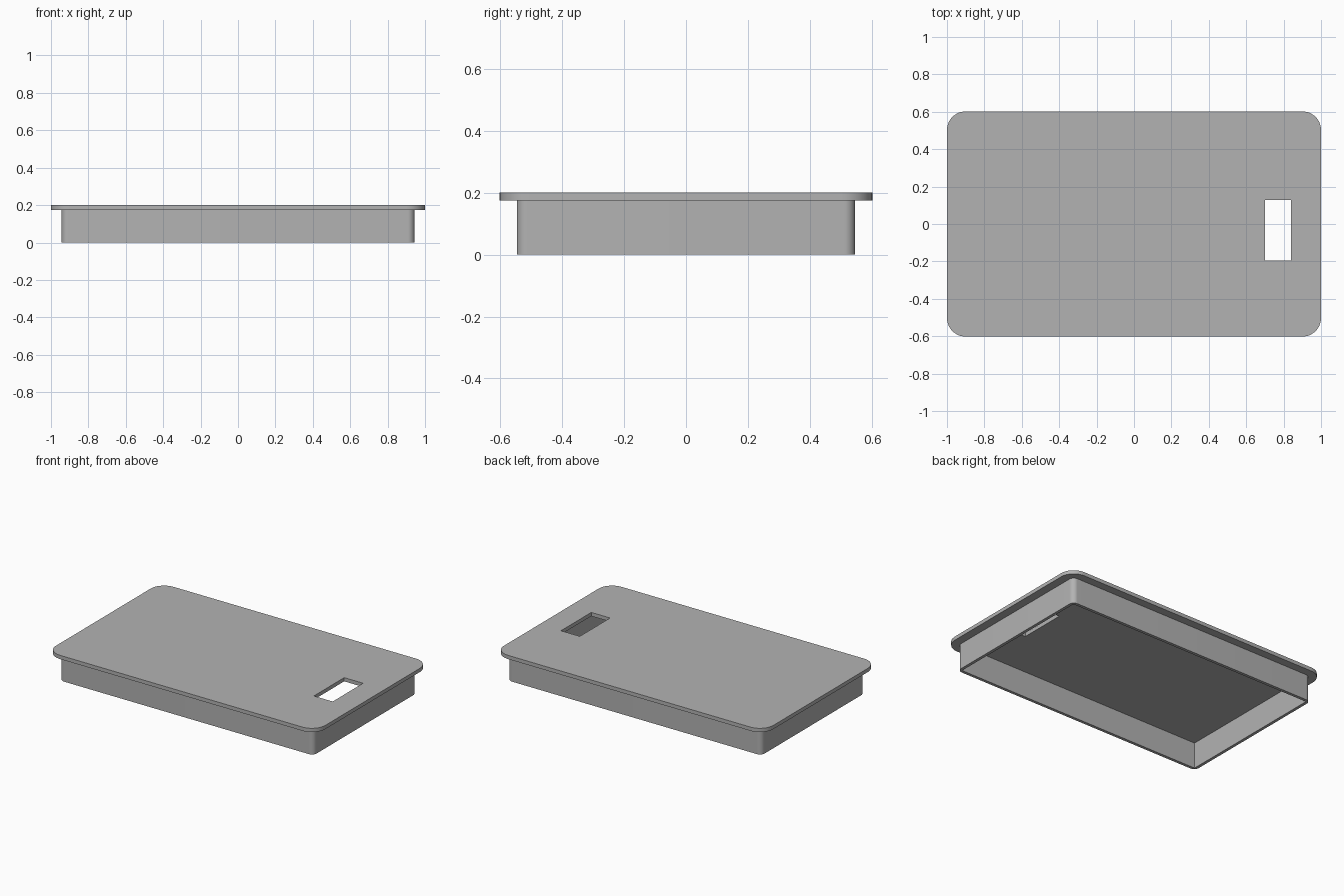
import bpy, bmesh, math

cube = bpy.data.objects.get("Cube")
if cube:
    bpy.data.objects.remove(cube, do_unlink=True)

grey = bpy.data.materials.new("plain grey")
grey.use_nodes = True
GREY = (0.45, 0.45, 0.45, 1)
grey.diffuse_color = GREY
grey.node_tree.nodes["Principled BSDF"].inputs["Base Color"].default_value = GREY


def rounded_rect(x0, x1, y0, y1, radius=0, steps=12):
    """Outline of a rectangle, with arcs at its corners if radius > 0."""
    corners = [(x1, y1, -1, -1), (x0, y1, 1, -1), (x0, y0, 1, 1), (x1, y0, -1, 1)]
    points = []
    for i, (x, y, sx, sy) in enumerate(corners):
        if not radius:
            points.append((x, y))
            continue
        for k in range(steps + 1):
            a = math.pi / 2 * (i + k / steps)
            points.append((x + radius * (sx + math.cos(a)),
                           y + radius * (sy + math.sin(a))))
    return points


def extruded_panel(name, outer, hole, z0, z1):
    """Solid between two outlines, extruded from z0 to z1."""
    bm = bmesh.new()
    for outline in (outer, hole):
        verts = [bm.verts.new((x, y, z0)) for x, y in outline]
        for a, b in zip(verts, verts[1:] + verts[:1]):
            bm.edges.new((a, b))
    bmesh.ops.triangle_fill(bm, edges=bm.edges[:], use_beauty=True, normal=(0, 0, -1))
    result = bmesh.ops.extrude_face_region(bm, geom=bm.faces[:], use_keep_orig=True)
    top = [v for v in result["geom"] if isinstance(v, bmesh.types.BMVert)]
    bmesh.ops.translate(bm, verts=top, vec=(0, 0, z1 - z0))
    bmesh.ops.recalc_face_normals(bm, faces=bm.faces[:])
    mesh = bpy.data.meshes.new(name)
    bm.to_mesh(mesh)
    bm.free()
    mesh.materials.append(grey)
    obj = bpy.data.objects.new(name, mesh)
    bpy.context.collection.objects.link(obj)
    bpy.ops.object.select_all(action="DESELECT")
    obj.select_set(True)
    bpy.context.view_layer.objects.active = obj
    bpy.ops.object.shade_smooth_by_angle(angle=math.radians(30))
    return obj


# Top plate with its rectangular slot
extruded_panel("top_plate",
               rounded_rect(-1, 1, -0.602, 0.602, 0.1),
               rounded_rect(0.70, 0.84, -0.195, 0.127),
               0.175, 0.2)

# Thin skirt below: rounded outside, square inside, open at the bottom
W, D, WALL = 0.943, 0.547, 0.02
extruded_panel("skirt_wall",
               rounded_rect(-W, W, -D, D, 0.035),
               rounded_rect(WALL - W, W - WALL, WALL - D, D - WALL),
               0, 0.18)
